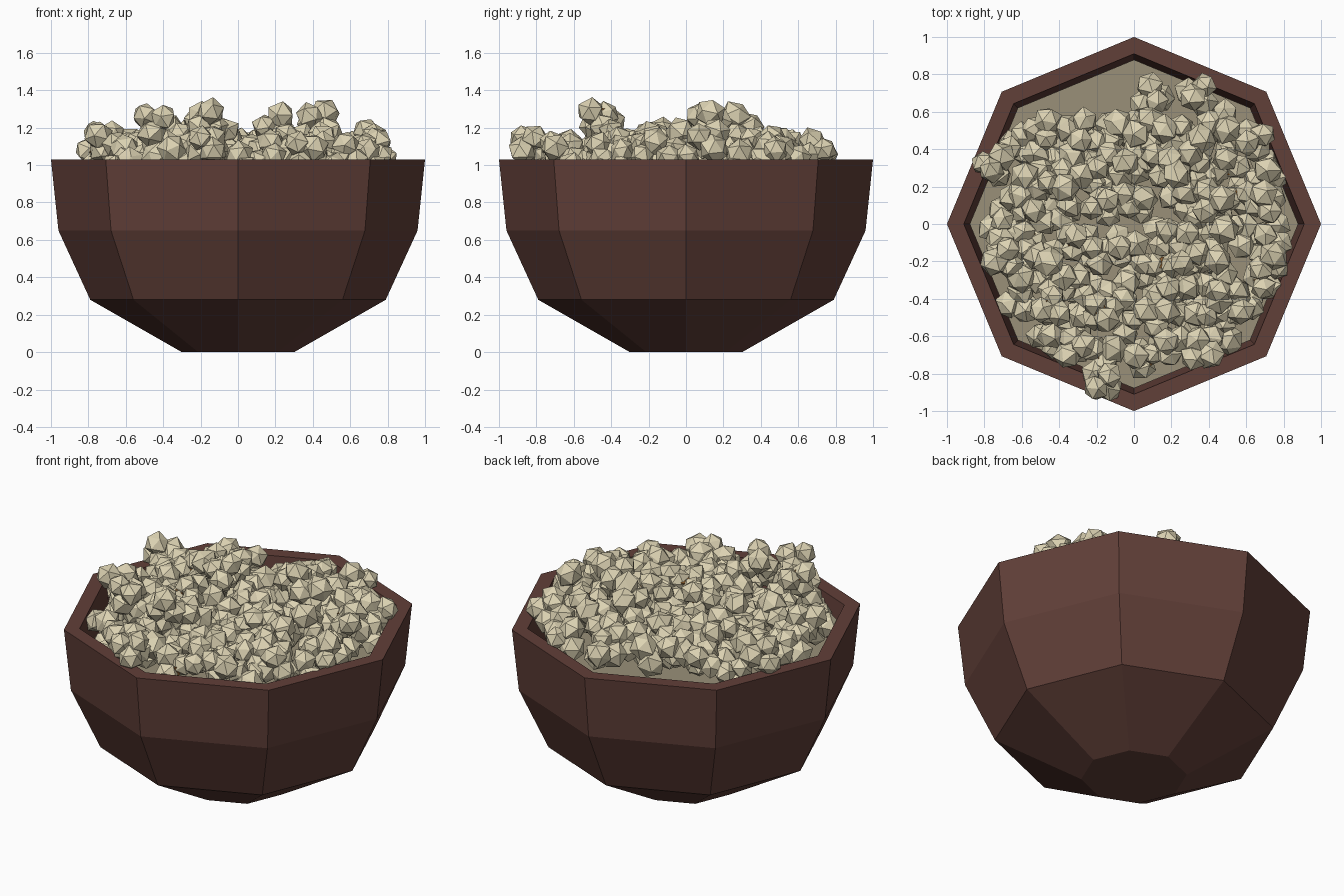
import bpy, bmesh, math, random
from mathutils import Vector, Matrix

if "Cube" in bpy.data.objects:
    bpy.data.objects.remove(bpy.data.objects["Cube"])

random.seed(11)


def material(name, rgb):
    m = bpy.data.materials.new(name)
    m.diffuse_color = (*rgb, 1)
    m.use_nodes = True
    m.node_tree.nodes["Principled BSDF"].inputs["Base Color"].default_value = m.diffuse_color
    return m


def finish(bm, name, mat):
    bmesh.ops.recalc_face_normals(bm, faces=bm.faces)
    me = bpy.data.meshes.new(name)
    bm.to_mesh(me)
    bm.free()
    me.materials.append(mat)
    ob = bpy.data.objects.new(name, me)
    bpy.context.collection.objects.link(ob)
    return ob


def lathe(name, profile, mat, sides=8):
    """Faceted revolve of (radius, z) points, capped at both ends."""
    bm = bmesh.new()
    rings = [[bm.verts.new((r * math.cos(i * math.tau / sides),
                            r * math.sin(i * math.tau / sides), z))
              for i in range(sides)] for r, z in profile]
    for a, b in zip(rings, rings[1:]):
        for i in range(sides):
            j = (i + 1) % sides
            bm.faces.new((a[i], a[j], b[j], b[i]))
    bm.faces.new(rings[0][::-1])
    bm.faces.new(rings[-1])
    return finish(bm, name, mat)


def rand_dir():
    return Vector([random.gauss(0, 1) for _ in range(3)]).normalized()


brown = material("bowl_brown", (0.12, 0.05, 0.04))
cream = material("popcorn_cream", (0.72, 0.65, 0.45))
fill_mat = material("fill_tan", (0.32, 0.28, 0.19))
hull_mat = material("kernel_brown", (0.28, 0.12, 0.03))

# Eight-sided bowl with thick wall
lathe("bowl", [(0.30, 0), (0.79, 0.28), (0.96, 0.65), (1.0, 1.03),
               (0.91, 1.03), (0.87, 0.65), (0.71, 0.34), (0.27, 0.09)], brown)

# Flat fill under the loose popcorn
lathe("popcorn_fill", [(0.87, 0.74), (0.878, 0.78)], fill_mat)

# Popcorn positions: tall and overhanging pieces first, then a scattered heap
spots = [Vector(p) for p in [
    (-0.45, -0.45, 1.23), (-0.17, -0.47, 1.24), (0.42, 0.12, 1.24),
    (0.20, 0.28, 1.21), (-0.17, 0.10, 1.22), (0.34, 0.69, 1.07),
    (-0.17, -0.84, 1.11), (-0.75, 0.31, 1.11), (-0.70, -0.18, 1.13),
    (0.70, 0.12, 1.13), (0.35, -0.68, 1.08), (0.10, 0.68, 1.05),
    (-0.40, 0.22, 1.15), (0.64, 0.45, 1.06), (0.72, -0.2, 1.08)]]
for _ in range(6000):
    x, y = random.uniform(-0.8, 0.8), random.uniform(-0.8, 0.75)
    r = math.hypot(x, y)
    gap = y > 0.56 + 0.15 * max(-0.3, x)       # empty strip at the back
    if r > 0.76 or gap:
        continue
    if all(math.hypot(x - s.x, y - s.y) > 0.135 for s in spots):
        spots.append(Vector((x, y, 1.09 - 0.11 * r * r + random.uniform(-0.05, 0.05))))

# Each piece: a cluster of faceted puffs round a small brown hull
puffs, hulls = bmesh.new(), bmesh.new()
for s in spots:
    turn = Matrix.Rotation(random.uniform(0, math.tau), 4, rand_dir())
    for d in [(1, 1, 1), (1, -1, -1), (-1, 1, -1), (-1, -1, 1)]:
        c = s + turn @ (Vector(d).normalized() * 0.062)
        rad = random.uniform(0.068, 0.083)
        spin = Matrix.Rotation(random.uniform(0, math.tau), 4, rand_dir())
        made = bmesh.ops.create_icosphere(puffs, subdivisions=1, radius=rad,
                                          matrix=Matrix.Translation(c) @ spin)
        for v in made["verts"]:
            v.co = c + (v.co - c) * random.uniform(0.9, 1.12)
    bmesh.ops.create_cone(hulls, cap_ends=True, segments=5, radius1=0.035,
                          radius2=0.012, depth=0.13,
                          matrix=Matrix.Translation(s) @ turn)
finish(puffs, "popcorn", cream)
finish(hulls, "popcorn_hulls", hull_mat)
